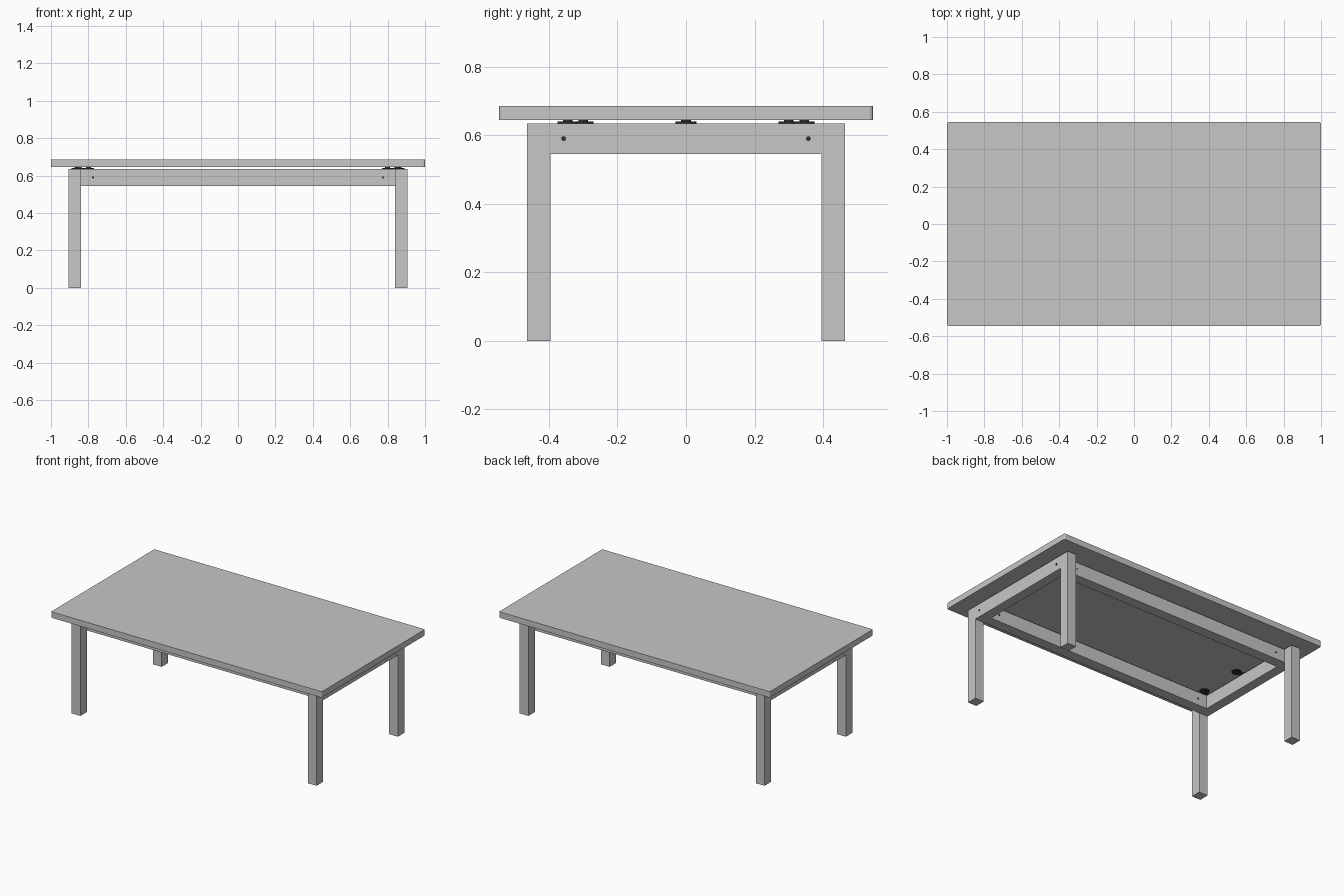
import bpy, bmesh, math
from mathutils import Vector

cube = bpy.data.objects.get("Cube")
if cube:
    bpy.data.objects.remove(cube, do_unlink=True)


def material(name, colour):
    m = bpy.data.materials.new(name)
    m.use_nodes = True
    m.diffuse_color = colour
    m.node_tree.nodes["Principled BSDF"].inputs["Base Color"].default_value = colour
    return m


grey = material("light grey", (0.57, 0.57, 0.57, 1))
dark = material("dark metal", (0.03, 0.03, 0.03, 1))


def finish(name, bm, mat):
    bmesh.ops.recalc_face_normals(bm, faces=bm.faces)
    mesh = bpy.data.meshes.new(name)
    bm.to_mesh(mesh)
    bm.free()
    mesh.materials.append(mat)
    ob = bpy.data.objects.new(name, mesh)
    bpy.context.collection.objects.link(ob)
    return ob


def box(name, low, high, round_corners=0):
    bm = bmesh.new()
    bmesh.ops.create_cube(bm, size=1)
    low, high = Vector(low), Vector(high)
    for v in bm.verts:
        v.co = (low + high) / 2 + v.co * (high - low)
    if round_corners:
        upright = [e for e in bm.edges if abs(e.verts[0].co.z - e.verts[1].co.z) > 0.01]
        bmesh.ops.bevel(bm, geom=upright, offset=round_corners, segments=4,
                        profile=0.5, affect='EDGES')
    return finish(name, bm, grey)


def rod(name, start, end, radius):
    """Capped cylinder between two points."""
    start, end = Vector(start), Vector(end)
    axis = end - start
    bm = bmesh.new()
    bmesh.ops.create_cone(bm, cap_ends=True, segments=20, radius1=radius,
                          radius2=radius, depth=axis.length)
    bm.transform(axis.to_track_quat('Z', 'Y').to_matrix().to_4x4())
    bmesh.ops.translate(bm, vec=(start + end) / 2, verts=bm.verts)
    return finish(name, bm, dark)


LEG_IN, LEG_OUT = 0.84, 0.905        # x extent of end frames
SIDE_IN, SIDE_OUT = 0.395, 0.463     # y extent of legs
RAIL_IN = 0.326
RAIL_LOW, RAIL_TOP = 0.545, 0.634


def end_frame(name, s):
    """Two legs and the short apron as one arch."""
    half = [(SIDE_OUT, RAIL_TOP), (SIDE_OUT, 0), (SIDE_IN, 0), (SIDE_IN, RAIL_LOW)]
    outline = half + [(-y, z) for y, z in reversed(half)]
    bm = bmesh.new()
    face = bm.faces.new([bm.verts.new((s * LEG_IN, y, z)) for y, z in outline])
    new = bmesh.ops.extrude_face_region(bm, geom=[face])["geom"]
    bmesh.ops.translate(bm, vec=(s * (LEG_OUT - LEG_IN), 0, 0),
                        verts=[v for v in new if isinstance(v, bmesh.types.BMVert)])
    return finish(name, bm, grey)


def fastener(name, outer, inner):
    """Two joined discs with a screw head above one and below the other."""
    for part, (x, y) in (("outer", outer), ("inner", inner)):
        rod(f"{name}_{part}_plate", (x, y, RAIL_TOP), (x, y, 0.640), 0.03)
        rod(f"{name}_{part}_screw", (x, y, 0.632), (x, y, 0.646), 0.014)


# Table top
box("table_top", (-1, -0.545, 0.645), (1, 0.545, 0.685), 0.01)

# Long aprons with their cross dowels
for label, s in (("front", -1), ("back", 1)):
    ys = sorted((s * RAIL_IN, s * SIDE_IN))
    box(f"{label}_apron", (-LEG_IN, ys[0], RAIL_LOW), (LEG_IN, ys[1], RAIL_TOP))
    for side, x in (("right", -0.775), ("left", 0.775)):
        rod(f"{label}_{side}_dowel", (x, ys[0] - 0.001, 0.59), (x, ys[1] + 0.001, 0.59), 0.006)

# End frames, bolts and top fasteners
for label, s in (("right", -1), ("left", 1)):
    end_frame(f"{label}_end_frame", s)
    fastener(f"{label}_middle_fastener", (s * 0.86, 0), (s * 0.80, 0))
    for end, t in (("front", -1), ("back", 1)):
        y = t * 0.357
        rod(f"{label}_{end}_bolt", (s * 0.78, y, 0.59), (s * (LEG_OUT + 0.002), y, 0.59), 0.007)
        fastener(f"{label}_{end}_fastener", (s * 0.85, t * 0.345), (s * 0.80, t * 0.30))
